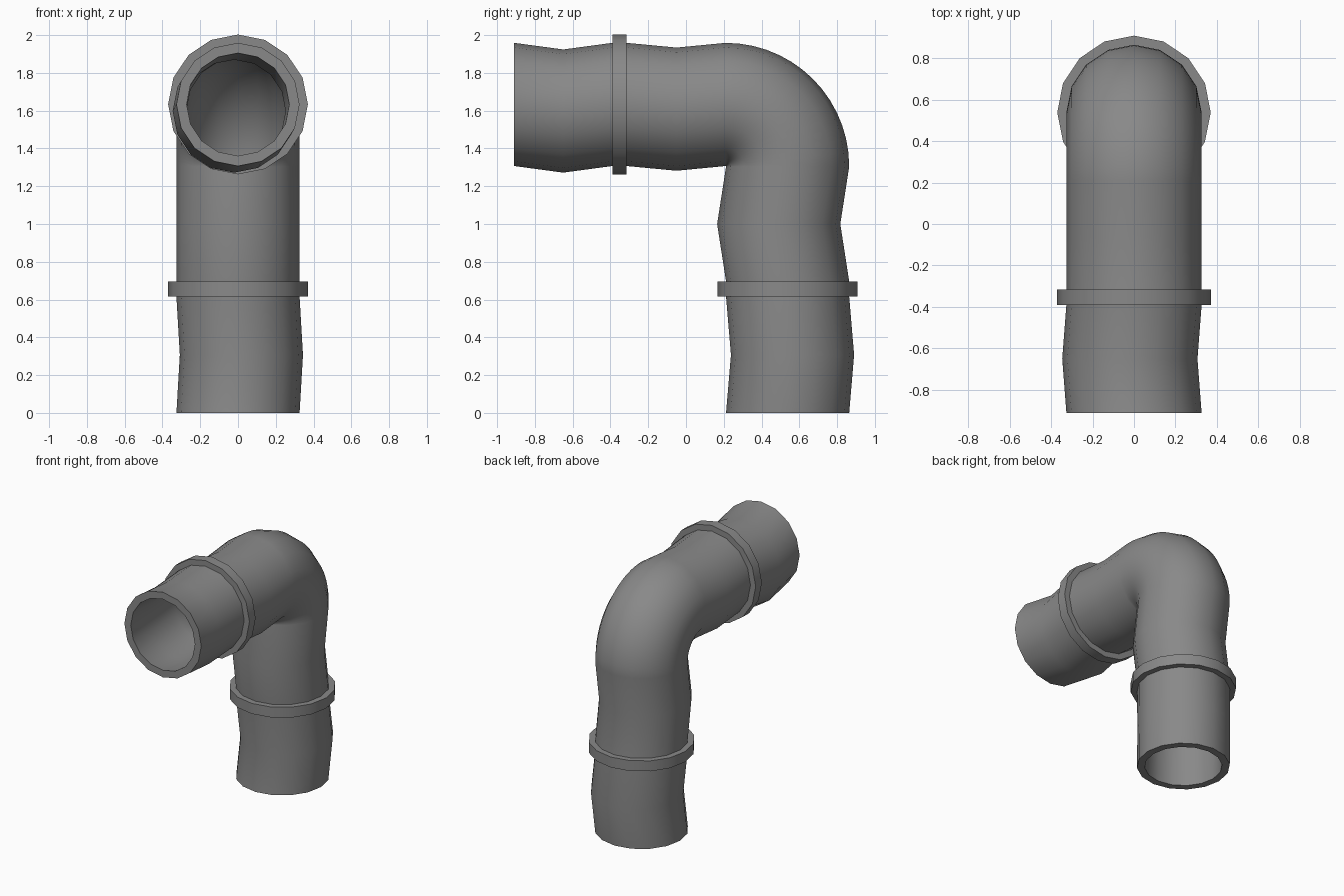
import bpy, bmesh, math
from mathutils import Vector

if "Cube" in bpy.data.objects:
    bpy.data.objects.remove(bpy.data.objects["Cube"])

SIDES = 16
OUTER, BORE, COLLAR = 0.326, 0.272, 0.37
BEND = 0.328                       # centreline radius of the elbow
CY, CZ = 0.21, 1.305               # elbow centre
AXIS_Y, AXIS_Z = CY + BEND, CZ + BEND

grey = bpy.data.materials.new("dark grey metal")
grey.use_nodes = True
colour = (0.25, 0.25, 0.25, 1)
grey.diffuse_color = colour
grey.node_tree.nodes["Principled BSDF"].inputs["Base Color"].default_value = colour


def tube(name, stations, outer, inner):
    """Hollow tube through (centre, tilt) stations, closed by flat rims."""
    bm = bmesh.new()

    def loop(station, radius):
        centre, tilt = station
        across = Vector((1, 0, 0))
        up = Vector((0, math.sin(tilt), math.cos(tilt)))
        angles = [2 * math.pi * i / SIDES for i in range(SIDES)]
        return [bm.verts.new(Vector(centre) + radius * (across * math.cos(a) + up * math.sin(a)))
                for a in angles]

    # Outside wall forward, bore backward, joined into one closed circuit
    loops = [loop(s, outer) for s in stations] + [loop(s, inner) for s in reversed(stations)]
    for a, b in zip(loops, loops[1:] + loops[:1]):
        for i in range(SIDES):
            j = (i + 1) % SIDES
            bm.faces.new((a[i], a[j], b[j], b[i]))
    bmesh.ops.recalc_face_normals(bm, faces=bm.faces)
    mesh = bpy.data.meshes.new(name)
    bm.to_mesh(mesh)
    bm.free()
    mesh.materials.append(grey)
    obj = bpy.data.objects.new(name, mesh)
    bpy.context.collection.objects.link(obj)
    bpy.ops.object.select_all(action="DESELECT")
    obj.select_set(True)
    bpy.context.view_layer.objects.active = obj
    bpy.ops.object.shade_smooth_by_angle(angle=math.radians(32))


DOWN = math.pi / 2

# Horizontal arm, slightly dented between its joints
arm = [((0, -0.91, AXIS_Z), 0), ((-0.02, -0.65, AXIS_Z - 0.035), 0),
       ((0, -0.39, AXIS_Z), 0), ((0, -0.315, AXIS_Z), 0),
       ((0, -0.05, AXIS_Z - 0.025), 0)]

# Quarter-turn elbow
STEPS = 14
elbow = []
for i in range(STEPS + 1):
    a = DOWN * i / STEPS
    elbow.append(((0, CY + BEND * math.sin(a), CZ + BEND * math.cos(a)), a))

# Upright leg, dented the same way
leg = [((0, AXIS_Y - 0.047, 1.0), DOWN), ((0, AXIS_Y, 0.695), DOWN),
       ((0, AXIS_Y, 0.615), DOWN), ((0.018, AXIS_Y + 0.026, 0.307), DOWN),
       ((0, AXIS_Y, 0), DOWN)]

tube("bent_pipe", arm + elbow + leg, OUTER, BORE)

# Flat collars around each joint
tube("arm_collar", arm[2:4], COLLAR, OUTER - 0.02)
tube("leg_collar", leg[1:3], COLLAR, OUTER - 0.02)
